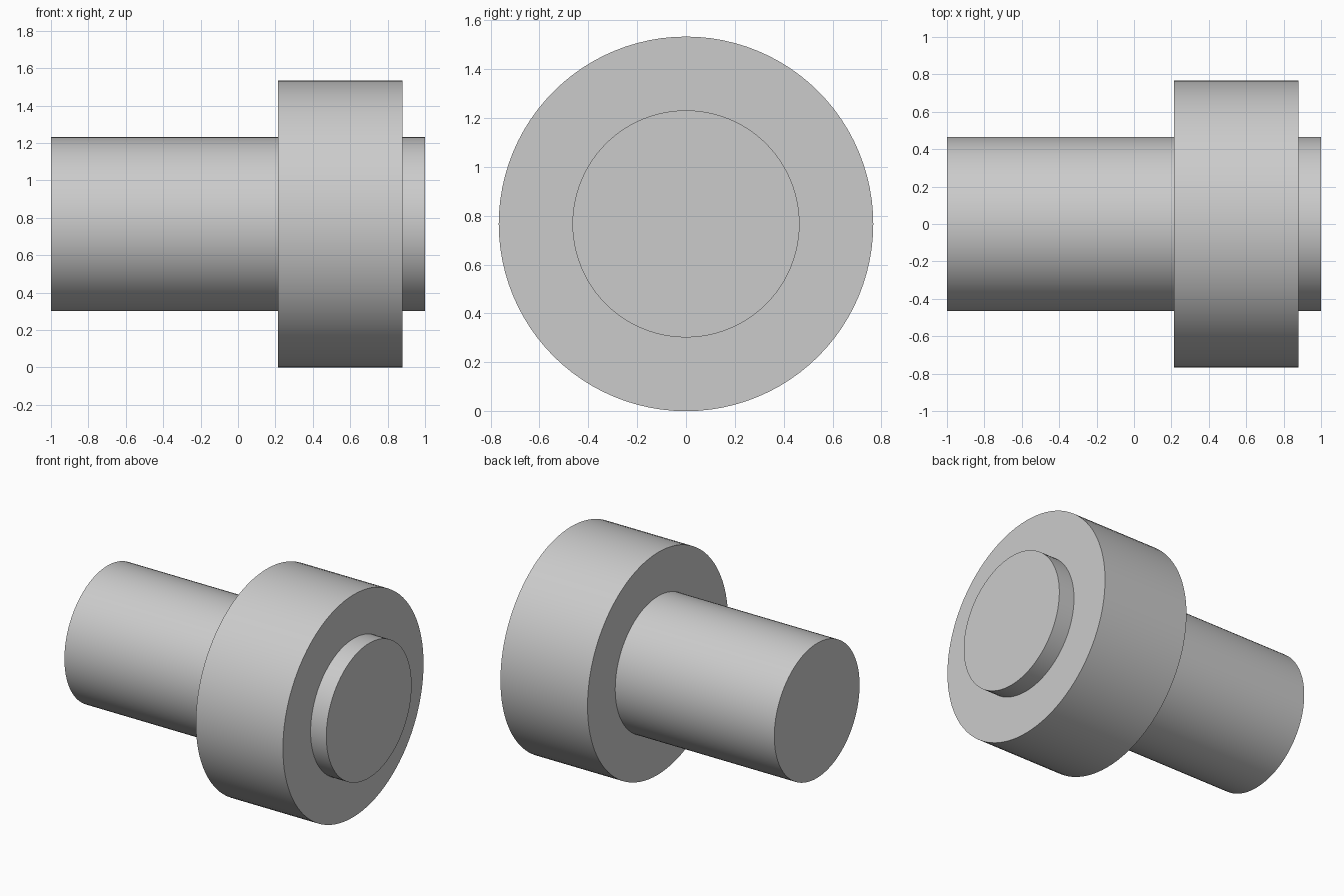
import bpy
import math

cube = bpy.data.objects.get("Cube")
if cube:
    bpy.data.objects.remove(cube, do_unlink=True)

# Single plain grey
grey = bpy.data.materials.new("light_grey")
grey.use_nodes = True
colour = (0.6, 0.6, 0.6, 1.0)
grey.diffuse_color = colour
grey.node_tree.nodes["Principled BSDF"].inputs["Base Color"].default_value = colour

COLLAR_RADIUS = 0.767
SHAFT_RADIUS = 0.465


def turned_part(name, radius, x_start, x_end):
    """Solid cylinder lying along x, on the shared axis."""
    bpy.ops.mesh.primitive_cylinder_add(
        vertices=96, radius=radius, depth=x_end - x_start,
        location=((x_start + x_end) / 2, 0, COLLAR_RADIUS),
        rotation=(0, math.pi / 2, 0))
    part = bpy.context.object
    part.name = name
    part.data.materials.append(grey)
    bpy.ops.object.shade_smooth_by_angle(angle=math.radians(30))
    return part


# Long shaft running through a wide collar, with a short stub past it
shaft = turned_part("shaft", SHAFT_RADIUS, -1.0, 1.0)
collar = turned_part("collar", COLLAR_RADIUS, 0.215, 0.88)

# Join the two into one clean solid
union = shaft.modifiers.new("collar_union", 'BOOLEAN')
union.operation = 'UNION'
union.solver = 'EXACT'
union.object = collar
bpy.context.view_layer.objects.active = shaft
bpy.ops.object.select_all(action='DESELECT')
shaft.select_set(True)
bpy.ops.object.modifier_apply(modifier=union.name)
bpy.data.objects.remove(collar, do_unlink=True)
shaft.name = "collared_shaft"
bpy.ops.object.shade_smooth_by_angle(angle=math.radians(30))
